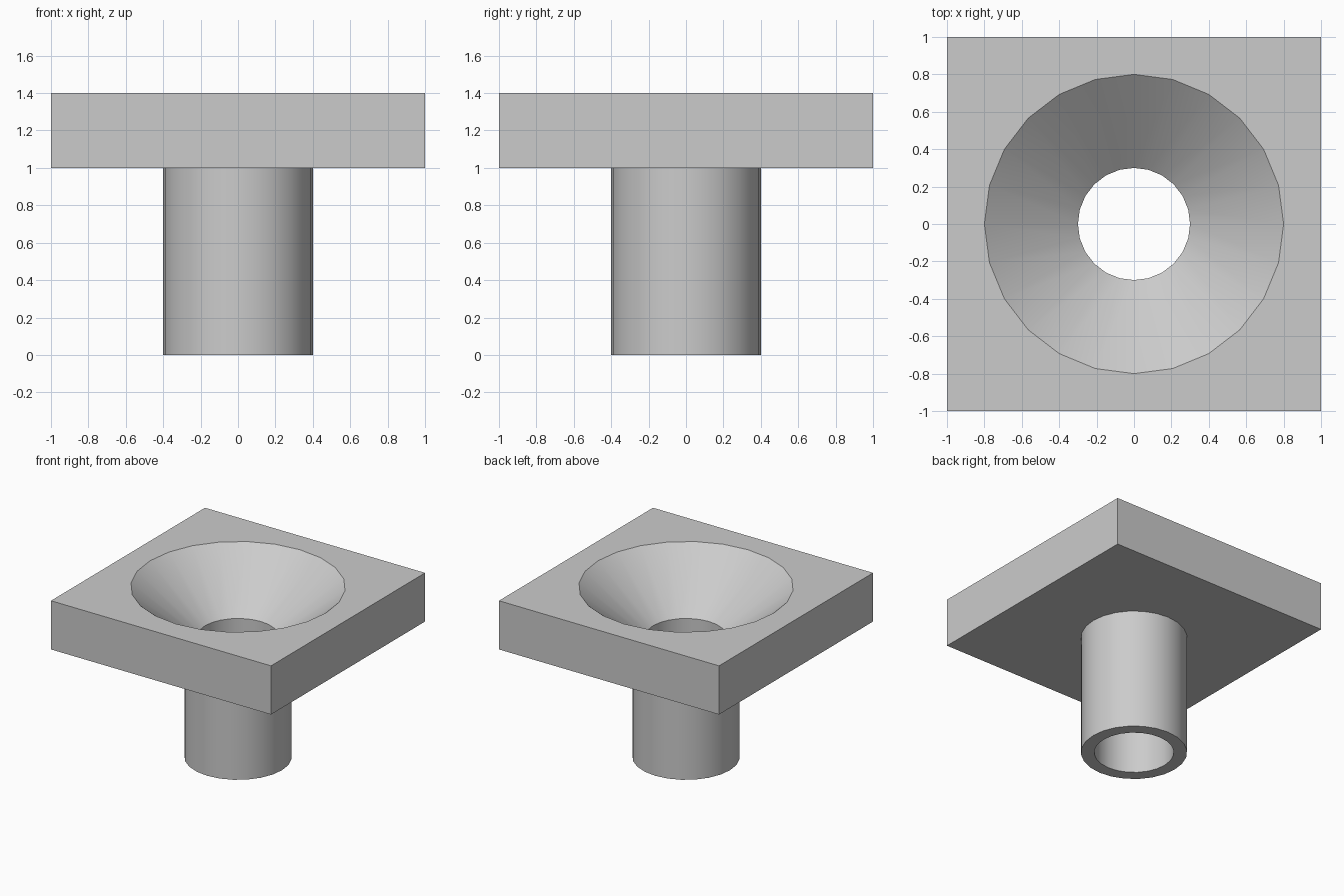
import bpy, bmesh
from math import sin, cos, pi, radians

if "Cube" in bpy.data.objects:
    bpy.data.objects.remove(bpy.data.objects["Cube"])

SIDES = 24


def circle(r, z):
    return [(r * cos(2 * pi * i / SIDES), r * sin(2 * pi * i / SIDES), z) for i in range(SIDES)]


def square(half, z):
    # same number of points as the circle, pushed out to a square outline
    pts = []
    for x, y, _ in circle(1, 0):
        m = max(abs(x), abs(y))
        pts.append((half * x / m, half * y / m, z))
    return pts


# closed cross-section: plate top, conical bowl, bore, pipe end, pipe wall, plate underside
loops = [square(1, 1.4), circle(0.8, 1.4), circle(0.3, 1.0), circle(0.3, 0),
         circle(0.4, 0), circle(0.4, 1.0), square(1, 1.0)]

bm = bmesh.new()
rings = [[bm.verts.new(p) for p in loop] for loop in loops]
for a, b in zip(rings, rings[1:] + rings[:1]):
    for i in range(SIDES):
        j = (i + 1) % SIDES
        bm.faces.new((a[i], a[j], b[j], b[i]))
bmesh.ops.recalc_face_normals(bm, faces=bm.faces)

mesh = bpy.data.meshes.new("square_funnel")
bm.to_mesh(mesh)
bm.free()
funnel = bpy.data.objects.new("square_funnel", mesh)
bpy.context.collection.objects.link(funnel)

# smooth round walls, sharp rims and corners
bpy.context.view_layer.objects.active = funnel
funnel.select_set(True)
bpy.ops.object.shade_smooth_by_angle(angle=radians(30))
